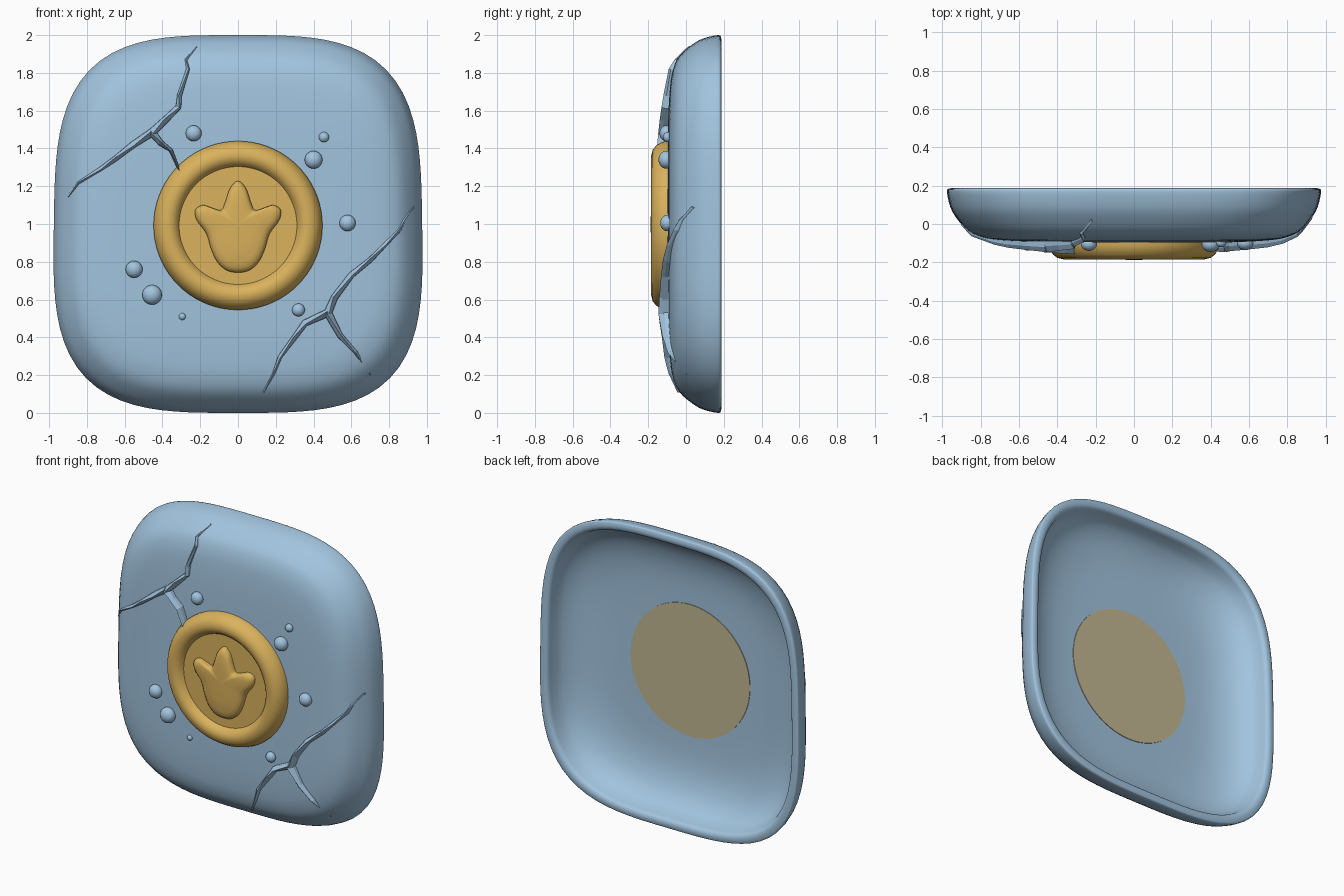
import bpy, bmesh, math
from mathutils import Vector

if "Cube" in bpy.data.objects:
    bpy.data.objects.remove(bpy.data.objects["Cube"])

def material(name, colour):
    m = bpy.data.materials.new(name)
    m.use_nodes = True
    m.diffuse_color = (*colour, 1)
    m.node_tree.nodes["Principled BSDF"].inputs["Base Color"].default_value = (*colour, 1)
    return m

BLUE = material("pale blue stone", (0.36, 0.55, 0.73))
GOLD = material("gold", (0.70, 0.445, 0.107))
TAN = material("dull gold backing", (0.54, 0.475, 0.29))

def finish(bm, name, mat, angle=40):
    bmesh.ops.recalc_face_normals(bm, faces=bm.faces)
    mesh = bpy.data.meshes.new(name)
    bm.to_mesh(mesh)
    bm.free()
    ob = bpy.data.objects.new(name, mesh)
    bpy.context.collection.objects.link(ob)
    mesh.materials.append(mat)
    if angle:
        bpy.ops.object.select_all(action='DESELECT')
        ob.select_set(True)
        bpy.context.view_layer.objects.active = ob
        bpy.ops.object.shade_smooth_by_angle(angle=math.radians(angle))
    return ob

def loft(name, rings, mat, angle=40):
    """Skin closed rings of points and cap both ends."""
    bm = bmesh.new()
    loops = [[bm.verts.new(p) for p in ring] for ring in rings]
    n = len(loops[0])
    for a, b in zip(loops, loops[1:]):
        for i in range(n):
            j = (i + 1) % n
            bm.faces.new((a[i], a[j], b[j], b[i]))
    bm.faces.new(loops[0])
    bm.faces.new(loops[-1])
    return finish(bm, name, mat, angle)

def smooth_points(pts, closed, steps):
    """Catmull-Rom curve through the points."""
    n, out = len(pts), []
    get = lambda i: Vector(pts[i % n] if closed else pts[min(max(i, 0), n - 1)])
    for i in range(n if closed else n - 1):
        a, b, c, d = (get(i + k) for k in (-1, 0, 1, 2))
        for s in range(steps):
            t = s / steps
            out.append(0.5 * (2 * b + (c - a) * t + (2 * a - 5 * b + 4 * c - d) * t * t
                              + (3 * b - a - 3 * c + d) * t ** 3))
    if not closed:
        out.append(get(n - 1))
    return out

# Stone tile: rounded-square shell with a hollow back
POWER, HALF_W = 3.4, 0.975

def outline(scale, y, count=96):
    ring = []
    for i in range(count):
        a = math.tau * i / count
        c, s = math.cos(a), math.sin(a)
        r = scale / (abs(c) ** POWER + abs(s) ** POWER) ** (1 / POWER)
        ring.append((HALF_W * r * c * (1 - 0.015 * r * s), y, 1 + r * s))
    return ring

FRONT = [(1.0, 0.17), (0.982, 0.09), (0.948, 0.03), (0.89, -0.035), (0.82, -0.068),
         (0.72, -0.085), (0.5, -0.096), (0.05, -0.1)]
BACK = [(0.05, -0.05), (0.47, -0.05), (0.68, -0.035), (0.82, 0.01), (0.90, 0.075),
        (0.93, 0.135), (0.942, 0.172), (0.962, 0.186), (0.988, 0.185)]
profile = smooth_points(BACK + FRONT, False, 3)
loft("stone_tile", [outline(p[0], p[1]) for p in profile], BLUE, 60)

def surface_y(x, z):
    """Depth of the front surface of the tile."""
    s = ((abs(x) / HALF_W) ** POWER + abs(z - 1) ** POWER) ** (1 / POWER)
    for (s0, y0), (s1, y1) in zip(FRONT, FRONT[1:]):
        if s >= s1:
            return y1 + (y0 - y1) * (s - s1) / (s0 - s1)
    return FRONT[-1][1]

# Gold medallion with a rounded rim
CENTRE_Z = 0.992

def circle(r, y, count=72):
    return [(r * math.cos(math.tau * i / count), y, CENTRE_Z + r * math.sin(math.tau * i / count))
            for i in range(count)]

COIN = [(0.447, -0.06), (0.447, -0.11), (0.438, -0.135), (0.422, -0.16), (0.40, -0.177),
        (0.37, -0.184), (0.345, -0.178), (0.324, -0.162), (0.312, -0.14), (0.05, -0.14)]
loft("medallion", [circle(r, y) for r, y in COIN], GOLD, 50)

# Medallion backing seen inside the hollow
loft("medallion_backing", [circle(0.45, -0.052), circle(0.45, -0.046)], TAN, 30)

# Puffy three-lobed emblem, mirrored from its right half
half = [(0.042, 1.19), (0.068, 1.116), (0.088, 1.074), (0.13, 1.083), (0.185, 1.10),
        (0.226, 1.075), (0.218, 1.02), (0.168, 0.95), (0.143, 0.87), (0.11, 0.80), (0.06, 0.755)]
shape = [(0, 1.228)] + half + [(0, 0.743)] + [(-x, z) for x, z in reversed(half)]
shape = smooth_points(shape, True, 4)
PUFF = [(1, -0.13), (1, -0.15), (0.97, -0.163), (0.9, -0.174), (0.78, -0.181), (0.5, -0.185), (0.1, -0.187)]
loft("emblem", [[(p.x * s, y, 1 + (p.y - 1) * s) for p in shape] for s, y in PUFF], GOLD, 50)

# Pebbles stuck around the medallion: x, z, radius
PEBBLES = [(-0.235, 1.48, 0.042), (0.455, 1.46, 0.027), (0.40, 1.34, 0.047), (0.58, 1.005, 0.043),
           (-0.55, 0.76, 0.045), (-0.455, 0.625, 0.052), (-0.295, 0.51, 0.018), (0.32, 0.545, 0.034)]
for i, (x, z, r) in enumerate(PEBBLES):
    bm = bmesh.new()
    bmesh.ops.create_uvsphere(bm, u_segments=20, v_segments=12, radius=r)
    for v in bm.verts:
        v.co = (v.co.x + x, v.co.y * 0.85 + surface_y(x, z) - 0.2 * r, v.co.z + z)
    finish(bm, f"pebble_{i + 1}", BLUE, 60)

# Jagged raised cracks: faceted ridges that taper towards their tips
def crack(name, path, widths, heights):
    pts = [Vector(p) for p in path]
    rings = []
    for i, p in enumerate(pts):
        t = i / (len(pts) - 1)
        d = (pts[min(i + 1, len(pts) - 1)] - pts[max(i - 1, 0)]).normalized()
        side = Vector((-d.y, d.x)) * (widths[0] + (widths[1] - widths[0]) * t)
        h = heights[0] + (heights[1] - heights[0]) * t
        skew = 0.3 if i % 2 else -0.3
        ring = []
        for k, lift in ((-1, -0.025), (-0.8, h * 0.55), (skew, h), (0.8, h * 0.45), (1, -0.025)):
            q = p + side * k
            ring.append((q.x, surface_y(q.x, q.y) - lift, q.y))
        rings.append(ring)
    loft(name, rings, BLUE, 0)

W, H = (0.024, 0.005), (0.055, 0.012)
top_fork, low_fork = (-0.455, 1.485), (0.476, 0.53)
crack("upper_crack_rise", [top_fork, (-0.386, 1.55), (-0.315, 1.62), (-0.31, 1.68), (-0.265, 1.82),
                           (-0.275, 1.87), (-0.22, 1.94)], W, H)
crack("upper_crack_side", [top_fork, (-0.555, 1.42), (-0.65, 1.345), (-0.73, 1.29),
                           (-0.846, 1.217), (-0.90, 1.145)], W, H)
crack("upper_crack_branch", [top_fork, (-0.41, 1.43), (-0.355, 1.39), (-0.296, 1.25)], W, (0.055, 0.06))
crack("lower_crack_rise", [low_fork, (0.51, 0.61), (0.60, 0.73), (0.70, 0.81), (0.778, 0.89),
                           (0.857, 0.97), (0.88, 1.02), (0.93, 1.09)], W, H)
crack("lower_crack_fall", [low_fork, (0.354, 0.475), (0.30, 0.40), (0.222, 0.296),
                           (0.19, 0.21), (0.135, 0.11)], W, H)
crack("lower_crack_branch", [low_fork, (0.54, 0.41), (0.624, 0.32), (0.70, 0.20)], W, H)
